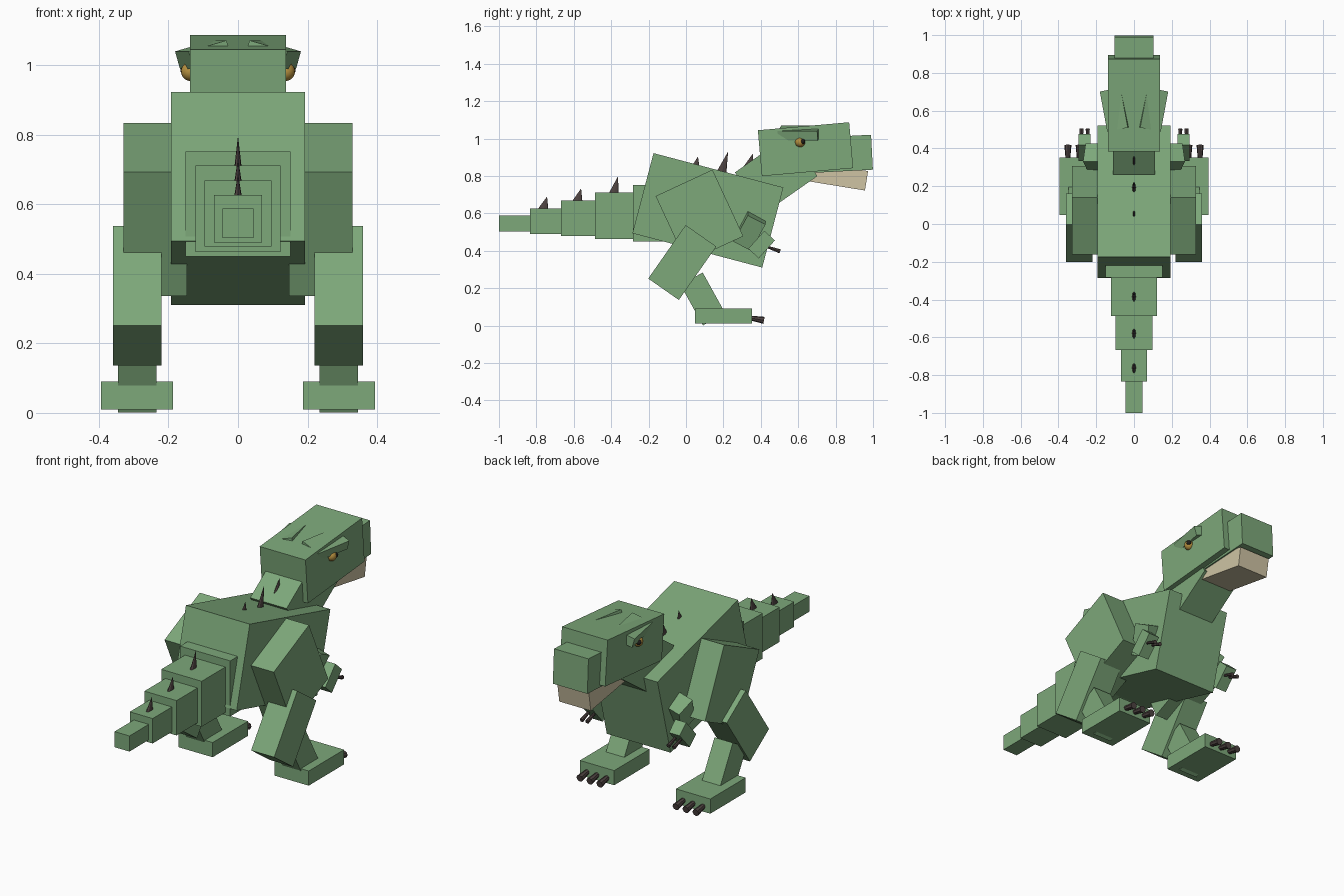
import bpy, math
from mathutils import Vector

if "Cube" in bpy.data.objects:
    bpy.data.objects.remove(bpy.data.objects["Cube"])


def material(name, color):
    m = bpy.data.materials.new(name)
    m.diffuse_color = (*color, 1)
    m.use_nodes = True
    m.node_tree.nodes["Principled BSDF"].inputs["Base Color"].default_value = m.diffuse_color
    return m


GREEN = material("skin_green", (0.205, 0.392, 0.195))
TAN = material("jaw_tan", (0.62, 0.55, 0.37))
BROWN = material("claw_brown", (0.075, 0.055, 0.052))
GOLD = material("eye_gold", (0.47, 0.28, 0.05))
BLACK = material("pupil_black", (0.015, 0.013, 0.012))


def finish(name, mat):
    ob = bpy.context.object
    ob.name = name
    ob.data.materials.append(mat)
    return ob


def box(name, loc, size, pitch=0, roll=0, yaw=0, mat=GREEN):
    """Block with full dimensions; angles in degrees."""
    bpy.ops.mesh.primitive_cube_add(
        size=1, location=loc,
        rotation=[math.radians(a) for a in (pitch, roll, yaw)])
    ob = finish(name, mat)
    ob.scale = size
    return ob


def cone(name, start, end, r1, r2, sides=8, squash=1):
    """Tapered cylinder running from start to end."""
    a, b = Vector(start), Vector(end)
    bpy.ops.mesh.primitive_cone_add(
        vertices=sides, radius1=r1, radius2=r2, depth=(b - a).length,
        location=(a + b) / 2)
    ob = finish(name, BROWN)
    ob.rotation_mode = 'QUATERNION'
    ob.rotation_quaternion = Vector((0, 0, 1)).rotation_difference(b - a)
    ob.scale.x = squash
    return ob


def ball(name, loc, r, mat):
    bpy.ops.mesh.primitive_uv_sphere_add(segments=16, ring_count=10, radius=r, location=loc)
    finish(name, mat)
    bpy.ops.object.shade_smooth()


# Torso, neck and head
box("torso", (0, 0.117, 0.616), (0.385, 0.718, 0.443), -14.8)
box("neck", (0, 0.482, 0.809), (0.22, 0.35, 0.269), 35)
box("head", (0, 0.639, 0.943), (0.276, 0.49, 0.246), 5)
box("snout", (0, 0.827, 0.918), (0.208, 0.335, 0.187), 3)
box("jaw", (0, 0.818, 0.798), (0.19, 0.298, 0.105), -9.3, mat=TAN)

# Tail blocks: back end, front end, half width, bottom, top
tail = [(-1.0, -0.82, 0.045, 0.503, 0.588),
        (-0.834, -0.65, 0.069, 0.490, 0.626),
        (-0.668, -0.47, 0.097, 0.478, 0.668),
        (-0.487, -0.27, 0.122, 0.463, 0.711),
        (-0.283, -0.08, 0.151, 0.449, 0.752)]
for i, (y0, y1, w, z0, z1) in enumerate(tail):
    box(f"tail_{i + 1}", (0, (y0 + y1) / 2, (z0 + z1) / 2), (2 * w, y1 - y0, z1 - z0))

# Spikes along the spine: base y, base z, tip y, tip z
spikes = [(-0.762, 0.62, -0.743, 0.690), (-0.580, 0.66, -0.561, 0.733),
          (-0.386, 0.70, -0.364, 0.797), (0.048, 0.83, 0.064, 0.904),
          (0.188, 0.81, 0.225, 0.930), (0.333, 0.84, 0.358, 0.920)]
for i, (y0, z0, y1, z1) in enumerate(spikes):
    cone(f"spike_{i + 1}", (0, y0, z0), (0, y1, z1), 0.028, 0, 8, 0.4)

for side, s in (("right", 1), ("left", -1)):
    # Leg
    box(f"{side}_thigh", (s * 0.238, 0.072, 0.585), (0.183, 0.335, 0.392), 24.9)
    box(f"{side}_shank", (s * 0.29, -0.02, 0.337), (0.139, 0.2, 0.349), -35)
    box(f"{side}_ankle", (s * 0.29, 0.09, 0.142), (0.111, 0.136, 0.248), 29)
    box(f"{side}_foot", (s * 0.29, 0.2, 0.05), (0.207, 0.305, 0.08))
    for i, x in enumerate((0.23, 0.29, 0.35)):
        cone(f"{side}_toe_claw_{i + 1}", (s * x, 0.33, 0.043), (s * x, 0.417, 0.028), 0.011, 0.019)

    # Arm
    box(f"{side}_upper_arm", (s * 0.195, 0.339, 0.508), (0.1, 0.107, 0.165), -28, s * 16)
    box(f"{side}_forearm", (s * 0.262, 0.404, 0.433), (0.065, 0.129, 0.076), 48)
    for i, x in enumerate((0.245, 0.278)):
        cone(f"{side}_finger_claw_{i + 1}", (s * x, 0.43, 0.422), (s * x, 0.503, 0.397), 0.006, 0.011)

    # Brow and eye
    box(f"{side}_brow", (s * 0.1, 0.607, 1.03), (0.115, 0.215, 0.052), 0, s * 16, -s * 10.5)
    ball(f"{side}_eye", (s * 0.137, 0.61, 0.981), 0.027, GOLD)
    ball(f"{side}_pupil", (s * 0.152, 0.624, 0.984), 0.0135, BLACK)
